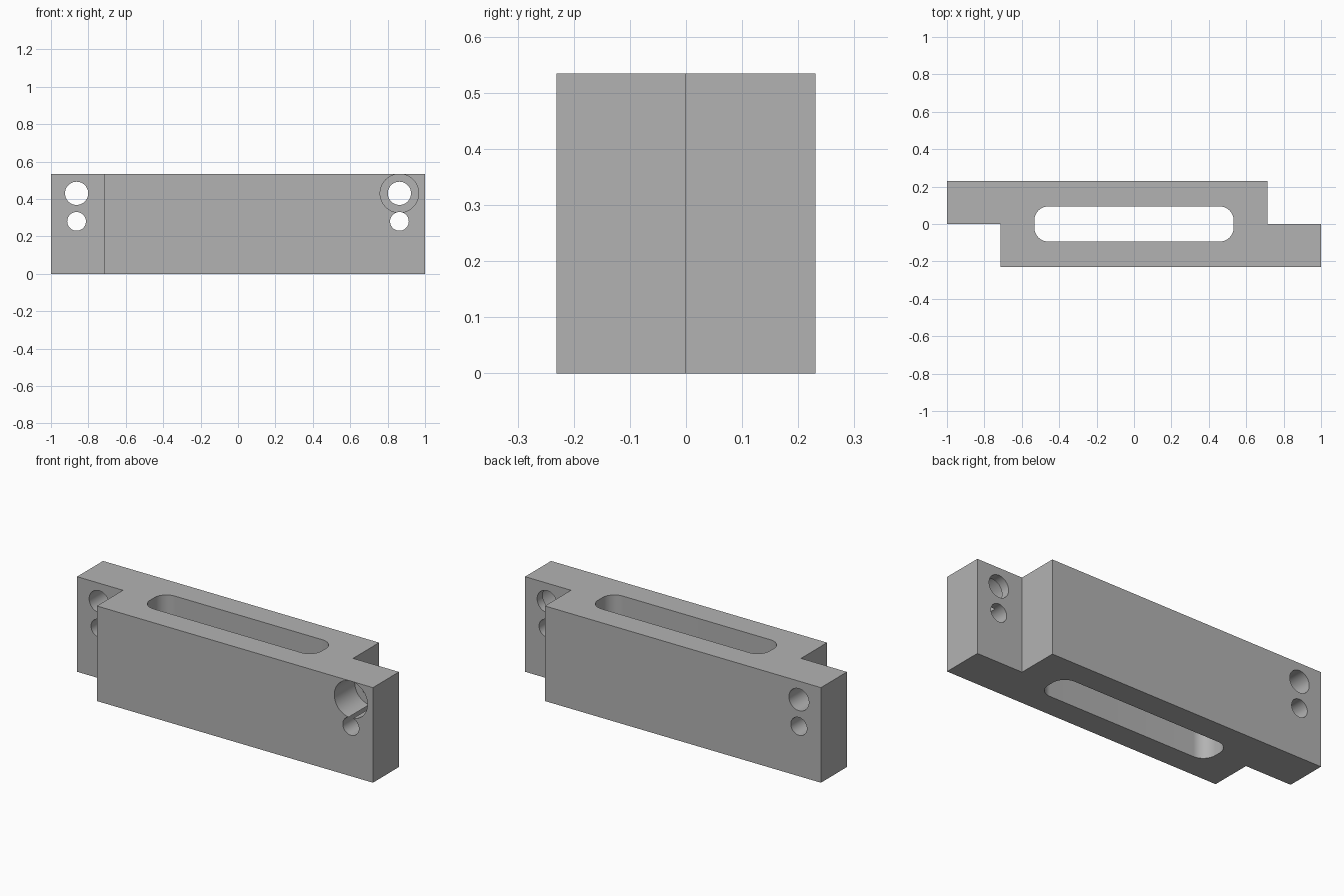
import bpy, bmesh, math
from mathutils import Matrix

if "Cube" in bpy.data.objects:
    bpy.data.objects.remove(bpy.data.objects["Cube"], do_unlink=True)

LENGTH, DEPTH, HEIGHT = 1.0, 0.231, 0.534   # half length, half depth, full height
STEP = 0.715                                # where the end tabs begin
HOLE_X = 0.863

grey = bpy.data.materials.new("plain grey")
grey.use_nodes = True
grey.diffuse_color = (0.45, 0.45, 0.45, 1)
grey.node_tree.nodes["Principled BSDF"].inputs["Base Color"].default_value = (0.45, 0.45, 0.45, 1)


def make_object(name, bm):
    bmesh.ops.recalc_face_normals(bm, faces=bm.faces)
    mesh = bpy.data.meshes.new(name)
    bm.to_mesh(mesh)
    bm.free()
    mesh.materials.append(grey)
    obj = bpy.data.objects.new(name, mesh)
    bpy.context.collection.objects.link(obj)
    return obj


def cut(target, cutter):
    mod = target.modifiers.new("cut", 'BOOLEAN')
    mod.operation, mod.solver, mod.object = 'DIFFERENCE', 'EXACT', cutter
    cutter.hide_render = True
    bpy.context.view_layer.objects.active = target
    bpy.ops.object.modifier_apply(modifier=mod.name)
    bpy.data.objects.remove(cutter, do_unlink=True)


def bore(name, x, z, radius, y_start, y_end):
    bm = bmesh.new()
    place = Matrix.Translation((x, (y_start + y_end) / 2, z)) @ Matrix.Rotation(math.pi / 2, 4, 'X')
    bmesh.ops.create_cone(bm, cap_ends=True, segments=64, radius1=radius, radius2=radius,
                          depth=y_end - y_start, matrix=place)
    return make_object(name, bm)


# Stepped block: Z-shaped plan extruded upwards
bm = bmesh.new()
half_plan = [(-LENGTH, DEPTH), (-LENGTH, 0), (-STEP, 0), (-STEP, -DEPTH)]
plan = half_plan + [(-x, -y) for x, y in half_plan]
face = bm.faces.new([bm.verts.new((x, y, 0)) for x, y in plan])
top = bmesh.ops.extrude_face_region(bm, geom=[face])["geom"]
bmesh.ops.translate(bm, vec=(0, 0, HEIGHT), verts=[v for v in top if isinstance(v, bmesh.types.BMVert)])
block = make_object("stepped_block", bm)

# Long vertical slot with rounded corners
bm = bmesh.new()
bmesh.ops.create_cube(bm, size=1, matrix=Matrix.Translation((0, 0, HEIGHT / 2)) @ Matrix.Diagonal((1.066, 0.188, 1, 1)))
upright = [e for e in bm.edges if abs(e.verts[0].co.z - e.verts[1].co.z) > 0.5]
bmesh.ops.bevel(bm, geom=upright, offset=0.075, segments=14, profile=0.5, affect='EDGES')
cut(block, make_object("slot_cutter", bm))

# Two holes through each tab, and a counterbore on the front of the left tab
for x in (-HOLE_X, HOLE_X):
    cut(block, bore("upper_hole_cutter", x, 0.43, 0.062, -0.5, 0.5))
    cut(block, bore("lower_hole_cutter", x, 0.28, 0.05, -0.5, 0.5))
cut(block, bore("counterbore_cutter", HOLE_X, 0.43, 0.103, -0.5, -0.05))

# Smooth hole walls, crisp edges elsewhere
bpy.ops.object.select_all(action='DESELECT')
block.select_set(True)
bpy.context.view_layer.objects.active = block
bpy.ops.object.shade_smooth_by_angle(angle=math.radians(30))
